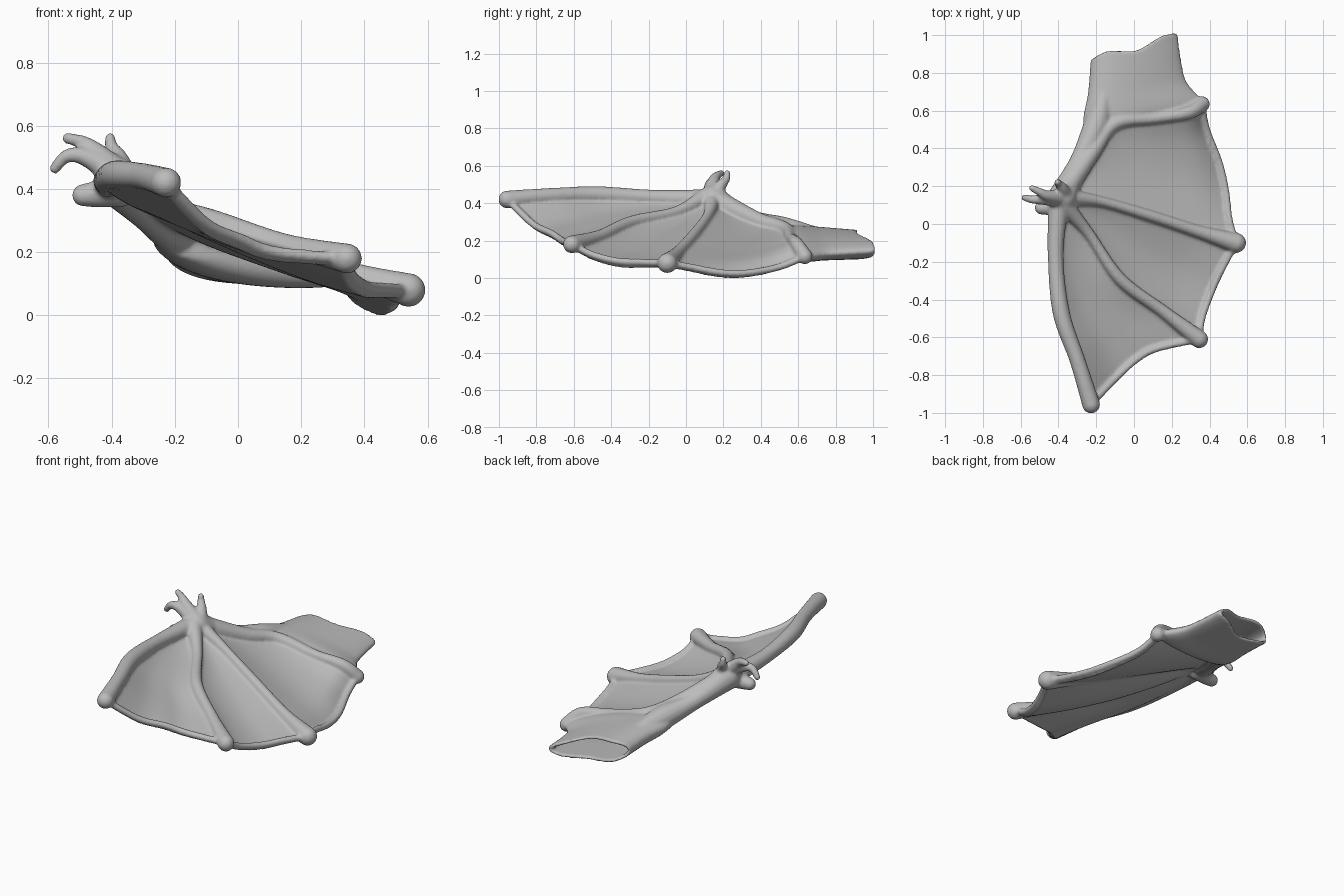
import bpy, bmesh, math
from mathutils import Vector

cube = bpy.data.objects.get("Cube")
if cube:
    bpy.data.objects.remove(cube, do_unlink=True)

skin = bpy.data.materials.new("grey skin")
skin.use_nodes = True
skin.diffuse_color = (0.5, 0.5, 0.5, 1)
skin.node_tree.nodes["Principled BSDF"].inputs["Base Color"].default_value = skin.diffuse_color


def spline(points, t):
    """Smooth curve through points; works for any tuple length."""
    pts = [Vector(p) for p in points]
    n = len(pts) - 1
    i = min(int(t * n), n - 1)
    f = t * n - i
    a, b, c, d = pts[max(i - 1, 0)], pts[i], pts[i + 1], pts[min(i + 2, n)]
    return b + ((c - a) * f + (a * 2 - b * 5 + c * 4 - d) * f ** 2
                + (b * 3 - a - c * 3 + d) * f ** 3) * 0.5


def grid(bm, rows, closed=False):
    verts = [[bm.verts.new(p) for p in row] for row in rows]
    faces = []
    for r, s in zip(verts, verts[1:]):
        for j in range(len(r) - (not closed)):
            k = (j + 1) % len(r)
            faces.append(bm.faces.new((r[j], r[k], s[k], s[j])))
    return verts, faces


def thicken(bm, faces, amount):
    bmesh.ops.recalc_face_normals(bm, faces=faces)
    bmesh.ops.solidify(bm, geom=faces, thickness=amount)


def limb(bm, path, radii, steps=36, sides=14):
    """Round tapering limb with domed ends."""
    rows = []
    for i in range(steps + 1):
        t = i / steps
        p = spline(path, t)
        way = (spline(path, min(t + .02, 1)) - spline(path, max(t - .02, 0))).normalized()
        side = way.cross(Vector((.1, .05, 1))).normalized()
        up = side.cross(way)
        r = spline([(q, 0) for q in radii], t)[0]
        turn = [2 * math.pi * k / sides for k in range(sides)]
        rows.append([p + (side * math.cos(a) + up * math.sin(a)) * r for a in turn])
    verts, _ = grid(bm, rows, True)
    bm.faces.new(verts[0][::-1])
    bm.faces.new(verts[-1])
    for t, r in ((0, radii[0]), (1, radii[-1])):
        ball = bmesh.ops.create_icosphere(bm, subdivisions=3, radius=r)
        bmesh.ops.translate(bm, verts=ball["verts"], vec=spline(path, t))


def web(bm, rail_a, rail_b, edge, sag, n=30):
    """Sagging membrane between two fingers, ending at a trailing edge."""
    edge = [rail_a[-1]] + edge + [rail_b[-1]]
    rows = []
    for i in range(n + 1):
        u = .03 + .97 * i / n
        a, b = spline(rail_a, u), spline(rail_b, u)
        row = []
        for j in range(n + 1):
            v = j / n
            p = a.lerp(b, v)
            p += (spline(edge, v) - Vector(edge[0]).lerp(Vector(edge[-1]), v)) * u ** 2
            p.z -= sag * math.sin(math.pi * v) * math.sin(math.pi * u * .9)
            row.append(p)
        rows.append(row)
    _, faces = grid(bm, rows)
    thicken(bm, faces, .026)
    limb(bm, edge, [.019, .019])


# Bone paths, from the wrist to each tip
finger_1 = [(-.40, .10, .42), (-.415, -.17, .43), (-.385, -.47, .445), (-.30, -.72, .44), (-.227, -.955, .42)]
finger_2 = [(-.37, .10, .43), (-.24, -.05, .355), (-.075, -.29, .30), (.15, -.46, .225), (.345, -.61, .18)]
finger_3 = [(-.36, .14, .42), (-.18, .12, .34), (.08, .045, .235), (.34, -.04, .14), (.54, -.10, .08)]
finger_4 = [(-.37, .17, .41), (-.22, .38, .31), (-.10, .53, .265), (.12, .56, .215),
            (.29, .59, .185), (.36, .635, .115)]

bm = bmesh.new()
limb(bm, finger_1, [.055, .042, .046, .042, .048])
limb(bm, finger_2, [.05, .03, .034, .034, .048])
limb(bm, finger_3, [.05, .028, .03, .034, .054])
limb(bm, finger_4, [.06, .045, .036, .03, .036, .042])

# Membranes between the fingers
web(bm, finger_1, finger_2, [(-.10, -.82, .29), (.01, -.72, .24), (.12, -.66, .20)], .025)
web(bm, finger_2, finger_3, [(.36, -.50, .125), (.41, -.36, .09), (.47, -.23, .085)], .03)
web(bm, finger_3, finger_4, [(.505, .02, .06), (.485, .18, .03), (.45, .33, .028), (.385, .50, .06)], .025)

# Forearm, with its front fold
limb(bm, [(-.38, .14, .42), (-.29, .33, .32), (-.20, .52, .26), (-.16, .68, .235)], [.078, .052, .068, .045])

# Hollow upper arm: x front, x back, y front, y back, z front, z back, half thickness
sections = [(-.27, .0, .47, .53, .25, .20, .05), (-.268, .35, .57, .62, .235, .12, .085),
            (-.243, .27, .70, .77, .22, .13, .085), (-.23, .23, .872, 1.0, .20, .145, .08)]
rows = []
for i in range(25):
    x0, x1, y0, y1, z0, z1, thick = spline(sections, i / 24)
    row = []
    for k in range(40):
        a = 2 * math.pi * k / 40
        f = .5 - .5 * math.cos(a)
        bulge = math.sin(a) * (1.15 - .5 * f)
        wave = .02 * math.sin(f * 9) * (i / 24) ** 3
        row.append((x0 + (x1 - x0) * f, y0 + (y1 - y0) * f + wave, z0 + (z1 - z0) * f + thick * bulge))
    rows.append(row)
verts, faces = grid(bm, rows, True)
faces.append(bm.faces.new(verts[0]))
thicken(bm, faces, .018)

# Thumb claws and palm pad at the wrist
claws = [[(-.39, .13, .45), (-.48, .13, .50), (-.54, .13, .505), (-.58, .14, .465)],
         [(-.39, .14, .46), (-.46, .15, .525), (-.50, .17, .55), (-.54, .19, .56)],
         [(-.36, .15, .44), (-.38, .19, .50), (-.40, .215, .53), (-.405, .22, .56)]]
for claw in claws:
    limb(bm, claw, [.045, .03, .022, .018], 16)
limb(bm, [(-.38, .10, .40), (-.44, .09, .385), (-.49, .085, .38)], [.06, .045, .036], 12)

bmesh.ops.recalc_face_normals(bm, faces=bm.faces)
mesh = bpy.data.meshes.new("wing")
bm.to_mesh(mesh)
bm.free()
mesh.materials.append(skin)
wing = bpy.data.objects.new("wing", mesh)
bpy.context.collection.objects.link(wing)

# Melt the parts into one smooth skin
fuse = wing.modifiers.new("fuse", 'REMESH')
fuse.mode = 'VOXEL'
fuse.voxel_size = .008
fuse.use_smooth_shade = True
relax = wing.modifiers.new("relax", 'SMOOTH')
relax.factor = .5
relax.iterations = 8
